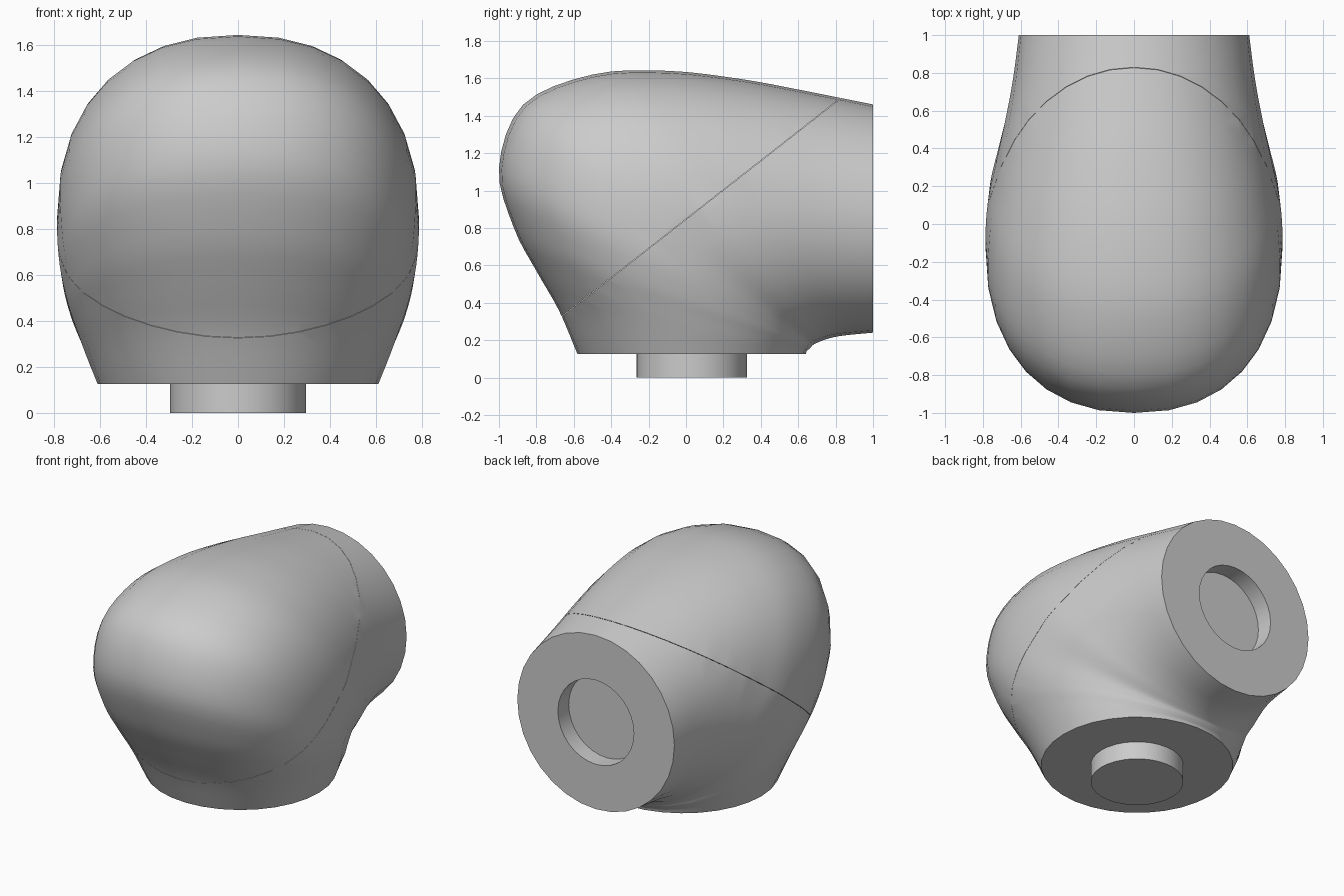
import bpy, bmesh, math
from mathutils import Vector

cube = bpy.data.objects.get("Cube")
if cube:
    bpy.data.objects.remove(cube, do_unlink=True)

grey = bpy.data.materials.new("plain_grey")
grey.use_nodes = True
COLOUR = (0.6, 0.6, 0.6, 1)
grey.diffuse_color = COLOUR
grey.node_tree.nodes["Principled BSDF"].inputs["Base Color"].default_value = COLOUR

SIDES, STEPS = 32, 4
PIN_RADIUS = 0.295

# Sections round the bend: outer y, outer z, inner y, inner z, half width
SECTIONS = [Vector(s) for s in (
    (-0.58, 0.125, 0.64, 0.125, 0.61),
    (-0.68, 0.36, 0.645, 0.14, 0.66),
    (-0.80, 0.57, 0.655, 0.15, 0.70),
    (-0.92, 0.80, 0.665, 0.16, 0.74),
    (-1.00, 1.12, 0.67, 0.165, 0.775),
    (-0.87, 1.46, 0.68, 0.175, 0.787),
    (-0.50, 1.62, 0.71, 0.19, 0.775),
    (-0.10, 1.64, 0.75, 0.205, 0.73),
    (0.30, 1.595, 0.81, 0.22, 0.68),
    (0.65, 1.53, 0.89, 0.23, 0.64),
    (1.00, 1.46, 1.00, 0.24, 0.61))]


def spline(points, t):
    """Smooth curve through the points, t from 0 to 1."""
    last = len(points) - 1
    i = min(int(t * last), last - 1)
    f = t * last - i
    b, c = points[i], points[i + 1]
    a = points[i - 1] if i else b * 2 - c
    d = points[i + 2] if i + 2 <= last else c * 2 - b
    return 0.5 * (b * 2 + (c - a) * f + (a * 2 - b * 5 + c * 4 - d) * f ** 2
                  + (b * 3 - a - c * 3 + d) * f ** 3)


def section(outer, inner, width, power=2):
    """Closed ring, rounder on the inside and squarer on the outside."""
    outer, inner = Vector((0, *outer)), Vector((0, *inner))
    centre, half = (outer + inner) / 2, (outer - inner) / 2
    ring = []
    for k in range(SIDES):
        a = math.tau * k / SIDES
        c, s = math.cos(a), math.sin(a)
        e = 2 / power if c > 0 else 1
        c = math.copysign(abs(c) ** e, c)
        s = math.copysign(abs(s) ** e, s)
        ring.append(centre + half * c + Vector((width * s, 0, 0)))
    return ring


def finish(bm, name):
    bmesh.ops.recalc_face_normals(bm, faces=bm.faces)
    mesh = bpy.data.meshes.new(name)
    bm.to_mesh(mesh)
    bm.free()
    mesh.materials.append(grey)
    obj = bpy.data.objects.new(name, mesh)
    bpy.context.collection.objects.link(obj)
    bpy.ops.object.select_all(action="DESELECT")
    obj.select_set(True)
    bpy.context.view_layer.objects.active = obj
    bpy.ops.object.shade_smooth_by_angle(angle=math.radians(35))
    return obj


def elbow():
    """Whole bent body, with a round socket sunk into the rear end."""
    rings = []
    count = (len(SECTIONS) - 1) * STEPS
    for i in range(count + 1):
        t = i / count
        oy, oz, iy, iz, width = spline(SECTIONS, t)
        rings.append(section((oy, oz), (iy, iz), width,
                             2 + 0.3 * math.sin(math.pi * t)))
    for y in (1.0, 0.88):
        rings.append(section((y, 0.85 + PIN_RADIUS), (y, 0.85 - PIN_RADIUS), PIN_RADIUS))
    bm = bmesh.new()
    loops = [[bm.verts.new(p) for p in ring] for ring in rings]
    for a, b in zip(loops, loops[1:]):
        for k in range(SIDES):
            n = (k + 1) % SIDES
            bm.faces.new((a[k], a[n], b[n], b[k]))
    bm.faces.new(loops[0])
    bm.faces.new(loops[-1])
    return bm


# Split the body along the slanting seam into two shells
seam_point = Vector((0, -0.66, 0.33))
seam_normal = Vector((0, -1.15, 1.47)).normalized()
for name, side in (("upper_shell", 1), ("lower_shell", -1)):
    bm = elbow()
    normal = seam_normal * side
    bmesh.ops.bisect_plane(bm, geom=bm.verts[:] + bm.edges[:] + bm.faces[:],
                           plane_co=seam_point + normal * 0.001,
                           plane_no=normal, clear_inner=True)
    rim = [e for e in bm.edges if e.is_boundary]
    bmesh.ops.holes_fill(bm, edges=rim, sides=0)
    finish(bm, name)

# Round peg under the lower end
bm = bmesh.new()
bmesh.ops.create_cone(bm, cap_ends=True, segments=SIDES, radius1=PIN_RADIUS,
                      radius2=PIN_RADIUS, depth=0.125)
bmesh.ops.translate(bm, verts=bm.verts, vec=(0, 0.03, 0.0625))
finish(bm, "connector_peg")
